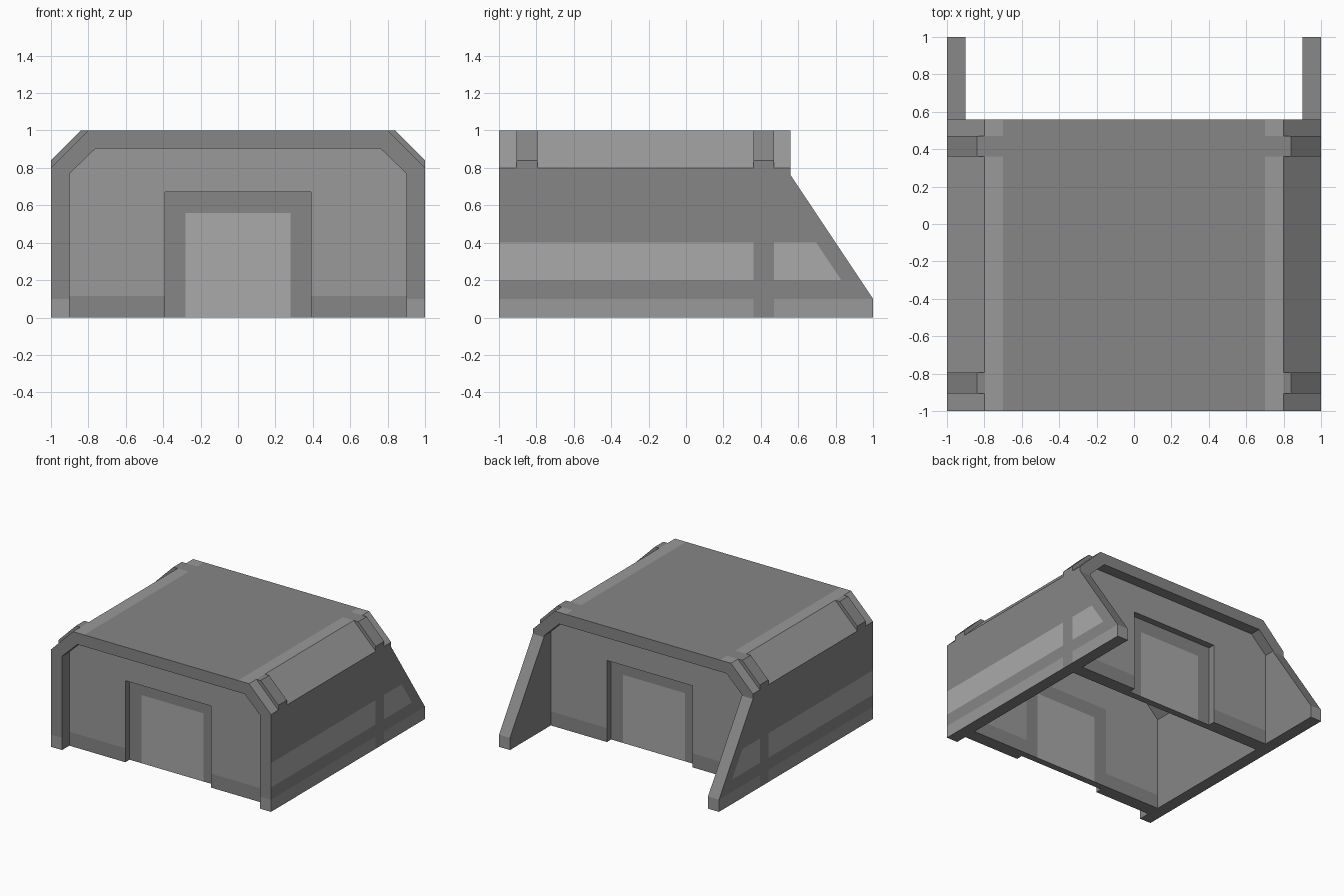
import bpy, bmesh
from mathutils import Vector

if "Cube" in bpy.data.objects:
    bpy.data.objects.remove(bpy.data.objects["Cube"])


def material(name, v):
    m = bpy.data.materials.new(name)
    m.diffuse_color = (v, v, v, 1)
    m.use_nodes = True
    m.node_tree.nodes["Principled BSDF"].inputs["Base Color"].default_value = m.diffuse_color
    return m


TONES = [material("base_grey", 0.24), material("trim_grey", 0.32), material("pale_grey", 0.40)]
X, Y, Z = Vector((1, 0, 0)), Vector((0, 1, 0)), Vector((0, 0, 1))


def prism(name, pts, axis, a, b, cuts=(), tone=None):
    """Extrude a profile (xz along Y, or yz along X), split it and tint its faces."""
    place = (lambda p, t: (p[0], t, p[1])) if axis == 'Y' else (lambda p, t: (t, p[0], p[1]))
    bm = bmesh.new()
    face = bm.faces.new([bm.verts.new(place(p, a)) for p in pts])
    ext = bmesh.ops.extrude_face_region(bm, geom=[face])
    move = Vector(place((0, 0), b - a))
    bmesh.ops.translate(bm, vec=move, verts=[v for v in ext['geom'] if isinstance(v, bmesh.types.BMVert)])
    for n, co in cuts:
        bmesh.ops.bisect_plane(bm, geom=bm.verts[:] + bm.edges[:] + bm.faces[:],
                               plane_co=co, plane_no=n, dist=1e-5)
    bmesh.ops.recalc_face_normals(bm, faces=bm.faces)
    if tone:
        for f in bm.faces:
            f.material_index = tone(f.calc_center_median(), f.normal)
    me = bpy.data.meshes.new(name)
    bm.to_mesh(me)
    bm.free()
    for m in TONES:
        me.materials.append(m)
    ob = bpy.data.objects.new(name, me)
    bpy.context.collection.objects.link(ob)
    return ob


def mirrored(half):
    return half + [(-x, z) for x, z in reversed(half)]


inner = [(0.9, 0), (0.9, 0.77), (0.76, 0.905)]
outer = [(1, 0), (1, 0.8), (0.8, 1)]
room = mirrored(inner)
SLOPE = Vector((0, 0.66, 0.44))


def shell_tone(c, n):
    in_rib = 0.36 < c.y < 0.47
    if abs(n.x) > 0.99 and abs(c.x) > 0.95:
        if in_rib:
            return 0
        if c.z < 0.1:
            return 1
        inside = SLOPE.dot(c - Vector((0, 0.83, 0.2))) < 0
        return 2 if 0.2 < c.z < 0.4 and inside else 0
    if abs(n.y) > 0.99:
        return 1 if c.z < 0.1 else 0
    if n.z > 0.99 and c.z > 0.95:
        return 1 if 0.7 < abs(c.x) and not in_rib else 0
    return 1 if n.z > 0.5 and c.z > 0.85 and abs(c.x) > 0.85 else 0


levels = [(Z, Z * h) for h in (0.1, 0.2, 0.4)]

# Arched hull
prism("hull", mirrored(outer) + room[::-1], 'Y', -1, 0.56,
      levels + [(Y, Y * 0.36), (Y, Y * 0.47), (X, X * 0.7), (X, X * -0.7)], shell_tone)

# Sloping buttresses and raised corner ribs
for side, s in (("right", 1), ("left", -1)):
    prism(side + "_buttress", [(0.56, 0), (1, 0), (1, 0.1), (0.56, 0.76)], 'X', 0.9 * s, s,
          levels + [(SLOPE, Vector((0, 0.83, 0.2)))], shell_tone)
    for end, a in (("front", -0.905), ("back", 0.36)):
        prism(f"{end}_{side}_rib", [(s, 0.8), (s, 0.84), (0.84 * s, 1), (0.8 * s, 1)], 'Y', a, a + 0.11)


def wall_tone(c, n):
    if abs(n.y) < 0.99:
        return 0
    x = abs(c.x)
    if x < 0.28 and c.z < 0.56:
        return 2
    if (x < 0.39 and c.z < 0.67) or c.z < 0.115:
        return 0
    return 1


# End walls: outer layer with doorway opening, inner layer carrying the recessed door
wall_cuts = [(Z, Z * h) for h in (0.115, 0.56, 0.67)] + [(X, X * v) for v in (-0.39, -0.28, 0.28, 0.39)]
doorway = [(-0.39, 0), (-0.39, 0.67), (0.39, 0.67), (0.39, 0)]
for end, face, d in (("front", -0.905, 1), ("back", 0.47, -1)):
    prism(end + "_wall", room + doorway, 'Y', face, face + 0.055 * d, wall_cuts, wall_tone)
    prism(end + "_door_panel", room, 'Y', face + 0.055 * d, face + 0.11 * d, wall_cuts, wall_tone)
